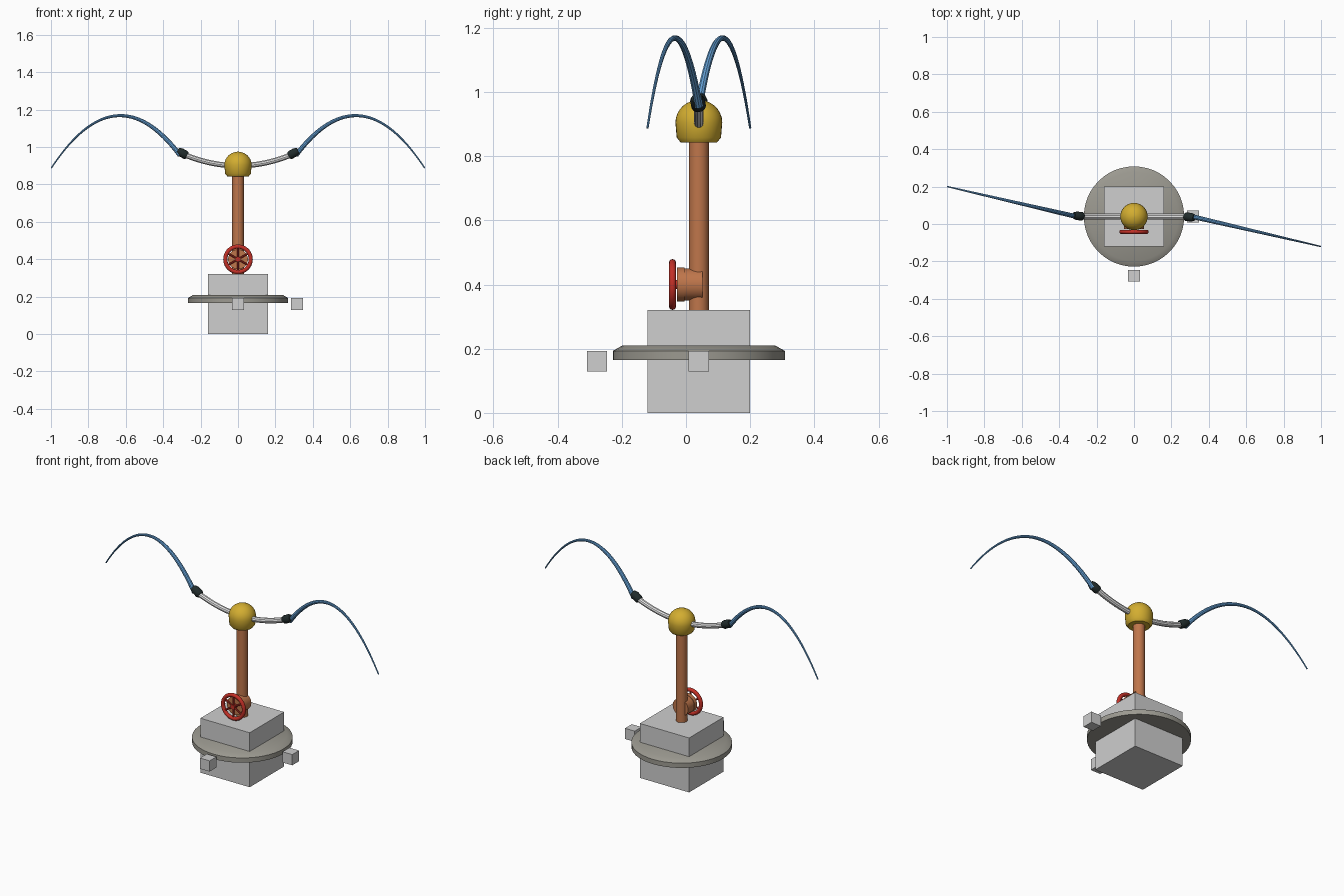
import bpy
import math
from mathutils import Vector, Matrix

cube = bpy.data.objects.get("Cube")
if cube:
    bpy.data.objects.remove(cube, do_unlink=True)

AXIS_Y = 0.04  # y of the vertical centre line


def material(name, rgb):
    m = bpy.data.materials.new(name)
    m.use_nodes = True
    m.diffuse_color = (*rgb, 1)
    node = next(n for n in m.node_tree.nodes if n.type == 'BSDF_PRINCIPLED')
    node.inputs["Base Color"].default_value = (*rgb, 1)
    return m


GREY = material("light_grey", (0.62, 0.62, 0.62))
STONE = material("stone_grey", (0.33, 0.32, 0.28))
COPPER = material("copper", (0.52, 0.18, 0.07))
GOLD = material("gold", (0.65, 0.42, 0.03))
WHITE = material("white_pipe", (0.8, 0.8, 0.8))
BLACK = material("black_rubber", (0.015, 0.025, 0.025))
BLUE = material("water_blue", (0.13, 0.36, 0.68))
RED = material("red", (0.55, 0.03, 0.02))


def finish(obj, name, mat, smooth=True):
    obj.name = name
    obj.data.materials.append(mat)
    if smooth:
        bpy.ops.object.select_all(action='DESELECT')
        obj.select_set(True)
        bpy.context.view_layer.objects.active = obj
        bpy.ops.object.shade_smooth_by_angle(angle=math.radians(35))
    return obj


def box(name, centre, size, mat):
    bpy.ops.mesh.primitive_cube_add(size=size, location=centre)
    return finish(bpy.context.object, name, mat, False)


def lathe(name, profile, mat, location, direction=(0, 0, 1), sides=32):
    """Revolve (radius, height) points about an axis, with closed ends."""
    verts, faces = [], []
    for r, h in profile:
        for i in range(sides):
            a = math.tau * i / sides
            verts.append((r * math.cos(a), r * math.sin(a), h))
    for k in range(len(profile) - 1):
        for i in range(sides):
            j = (i + 1) % sides
            a, b = k * sides, (k + 1) * sides
            faces.append((a + i, a + j, b + j, b + i))
    faces.append(tuple(reversed(range(sides))))
    faces.append(tuple(range(len(verts) - sides, len(verts))))
    mesh = bpy.data.meshes.new(name)
    mesh.from_pydata(verts, [], faces)
    obj = bpy.data.objects.new(name, mesh)
    bpy.context.collection.objects.link(obj)
    turn = Vector((0, 0, 1)).rotation_difference(Vector(direction))
    mesh.transform(Matrix.Translation(location) @ turn.to_matrix().to_4x4())
    return finish(obj, name, mat)


def tube(name, points, radii, mat):
    """Round tube through points, with a radius at each point."""
    curve = bpy.data.curves.new(name, 'CURVE')
    curve.dimensions = '3D'
    curve.bevel_depth = 1
    curve.bevel_resolution = 3
    curve.use_fill_caps = True
    line = curve.splines.new('POLY')
    line.points.add(len(points) - 1)
    for p, co, r in zip(line.points, points, radii):
        p.co = (*co, 1)
        p.radius = r
    line.use_smooth = True
    obj = bpy.data.objects.new(name, curve)
    bpy.context.collection.objects.link(obj)
    bpy.ops.object.select_all(action='DESELECT')
    obj.select_set(True)
    bpy.context.view_layer.objects.active = obj
    bpy.ops.object.convert(target='MESH')
    return finish(bpy.context.object, name, mat)


# Base block, round tray and the two small side blocks
box("base_block", (0, AXIS_Y, 0.16), 0.32, GREY)
lathe("tray", [(0.268, 0.165), (0.268, 0.193), (0.238, 0.21)], STONE,
      (0, AXIS_Y, 0), sides=48)
box("front_small_block", (0, -0.277, 0.161), 0.063, GREY)
box("left_small_block", (0.315, AXIS_Y, 0.161), 0.063, GREY)

# Standing pipe
lathe("column", [(0.031, 0.31), (0.031, 0.88)], COPPER, (0, AXIS_Y, 0))

# Domed head with a tapered collar
dome = [(0.073 * math.cos(a), 0.905 + 0.07 * math.sin(a))
        for a in (math.radians(d) for d in range(0, 88, 12))]
lathe("domed_head", [(0.057, 0.843), (0.069, 0.858)] + dome + [(0.002, 0.975)],
      GOLD, (0, AXIS_Y, 0))

# Valve body reaching forward from the column
lathe("valve_body", [(0.05, -0.012), (0.05, 0.045), (0.053, 0.045), (0.053, 0.068)],
      COPPER, (0, AXIS_Y, 0.4), (0, -1, 0))

# Hand wheel: rim, hub and spokes
WHEEL = Vector((0, -0.042, 0.4))
bpy.ops.mesh.primitive_torus_add(location=WHEEL, rotation=(math.pi / 2, 0, 0),
                                 major_radius=0.068, minor_radius=0.011,
                                 major_segments=40, minor_segments=12)
finish(bpy.context.object, "wheel_rim", RED)
lathe("wheel_hub", [(0.014, -0.016), (0.014, 0.008)], RED, WHEEL, (0, -1, 0), 16)
for i in range(6):
    a = math.tau * i / 6 + math.pi / 6
    d = Vector((math.cos(a), 0, math.sin(a)))
    lathe(f"wheel_spoke_{i + 1}", [(0.005, 0.005), (0.005, 0.066)], RED, WHEEL, d, 8)

# Curved arms, nozzles and water jets, opposite each other
for side, s in (("left", 1), ("right", -1)):
    def place(x, dy, z):
        return Vector((s * x, AXIS_Y + s * dy, z))

    xs = [0.29 * i / 14 for i in range(15)]
    tube(f"{side}_arm", [place(x, 0, 0.9 + 0.72 * x * x) for x in xs],
         [0.015] * len(xs), WHITE)

    start, end = place(0.272, 0, 0.953), place(0.322, -0.006, 0.981)
    length = (end - start).length
    lathe(f"{side}_nozzle",
          [(0.018, 0), (0.023, 0.008), (0.023, length * 0.7), (0.017, length)],
          BLACK, start, end - start, 20)

    # The jet is a parabola that thins toward its tip
    steps = 32
    jet, radii = [], []
    for i in range(steps + 1):
        t = i / steps
        x = 0.31 + 0.688 * t
        jet.append(place(x, -0.16 * t, 1.168 - 2.07 * (x - 0.63) ** 2))
        radii.append(0.013 - 0.0095 * t)
    tube(f"{side}_water_jet", jet, radii, BLUE)
